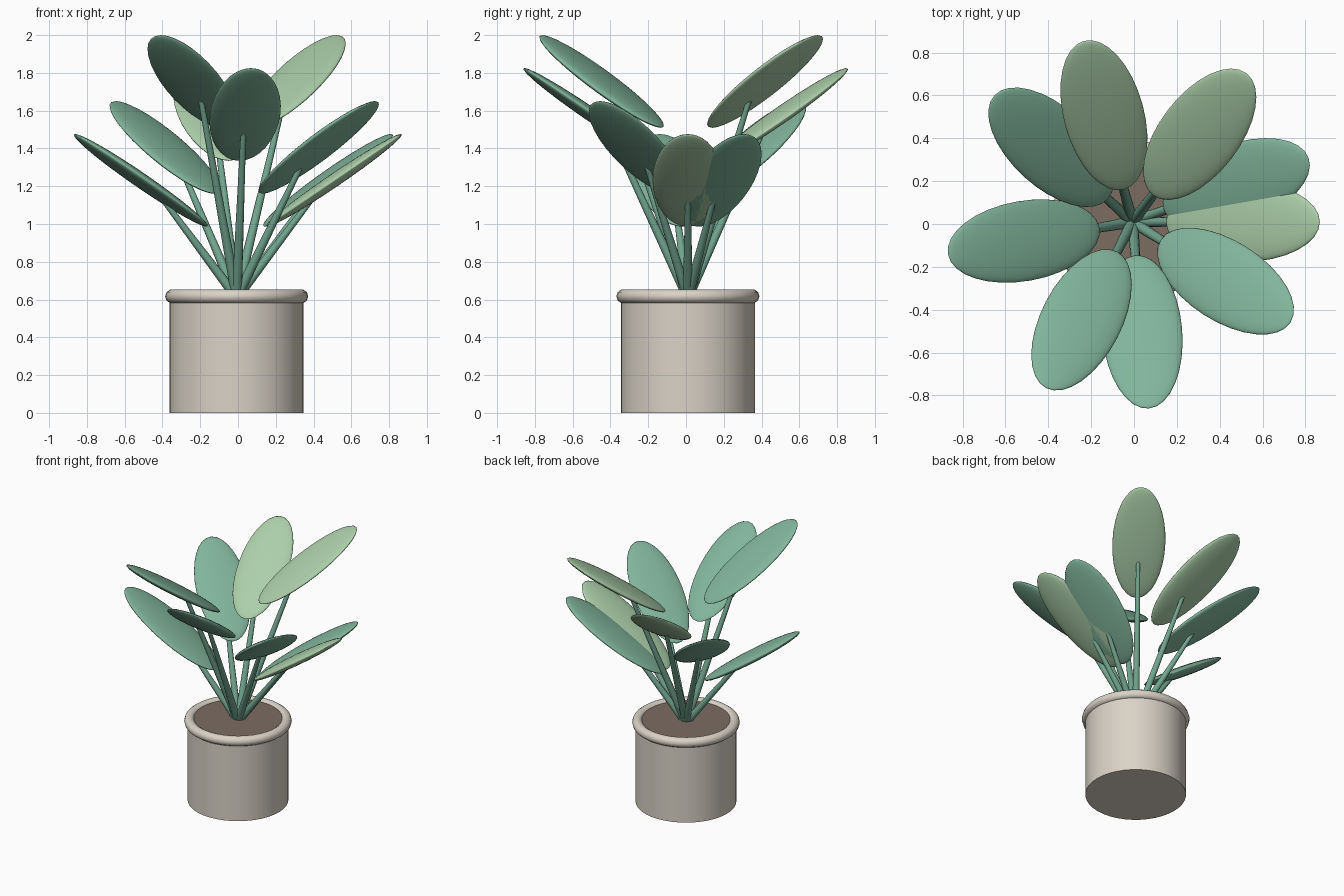
import bpy
from math import radians, cos, sin, pi
from mathutils import Vector, Matrix

if "Cube" in bpy.data.objects:
    bpy.data.objects.remove(bpy.data.objects["Cube"])

CX, CY = -0.007, 0.01          # plant axis


def material(name, rgb):
    m = bpy.data.materials.new(name)
    m.diffuse_color = (*rgb, 1)
    m.use_nodes = True
    m.node_tree.nodes["Principled BSDF"].inputs["Base Color"].default_value = m.diffuse_color
    return m


CLAY = material("clay", (0.70, 0.65, 0.57))
SOIL = material("soil", (0.20, 0.15, 0.12))
STEM = material("stem_green", (0.17, 0.38, 0.28))
LEAF = material("leaf_green", (0.22, 0.46, 0.33))
PALE = material("pale_green", (0.41, 0.62, 0.40))


def finish(name, mat, angle=40):
    ob = bpy.context.object
    ob.name = name
    ob.data.materials.append(mat)
    bpy.ops.object.shade_smooth_by_angle(angle=radians(angle))
    return ob


def cylinder(name, mat, radius, z0, z1):
    bpy.ops.mesh.primitive_cylinder_add(vertices=40, radius=radius, depth=z1 - z0,
                                        location=(CX, CY, (z0 + z1) / 2))
    return finish(name, mat)


# Pot, rolled rim and soil
cylinder("pot", CLAY, 0.355, 0, 0.62)
bpy.ops.mesh.primitive_torus_add(major_radius=0.342, minor_radius=0.037, major_segments=40,
                                 minor_segments=10, location=(CX, CY, 0.617))
finish("pot_rim", CLAY)
cylinder("soil", SOIL, 0.325, 0.58, 0.638)

# Nine leaves spiralling by the golden angle through four height tiers
TILT = radians(34.2)
for i in range(9):
    az = radians(137.5 * i)
    zc = 1.231 + 0.1745 * (i % 4)
    out = Vector((cos(az), sin(az), 0))
    axis = Vector((CX, CY, 0))

    # Tapered stem reaching into the underside of the leaf
    a = axis + Vector((0, 0, 0.61))
    b = axis + out * 0.42 + Vector((0, 0, zc - 0.07))
    bpy.ops.mesh.primitive_cone_add(vertices=12, radius1=0.027, radius2=0.014,
                                    depth=(b - a).length, location=(a + b) / 2,
                                    rotation=(b - a).to_track_quat('Z', 'Y').to_euler())
    finish(f"stem_{i + 1}", STEM, 50)

    # Flattened oval leaf tilted up and outward
    bpy.ops.mesh.primitive_uv_sphere_add(segments=32, ring_count=18, radius=1)
    leaf = finish(f"leaf_{i + 1}", PALE if i % 3 == 0 else LEAF, 180)
    leaf.matrix_world = (Matrix.Translation(axis + out * 0.515 + Vector((0, 0, zc)))
                         @ Matrix.Rotation(az, 4, 'Z') @ Matrix.Rotation(-TILT, 4, 'Y')
                         @ Matrix.Diagonal((0.434, 0.187, 0.036, 1)))
